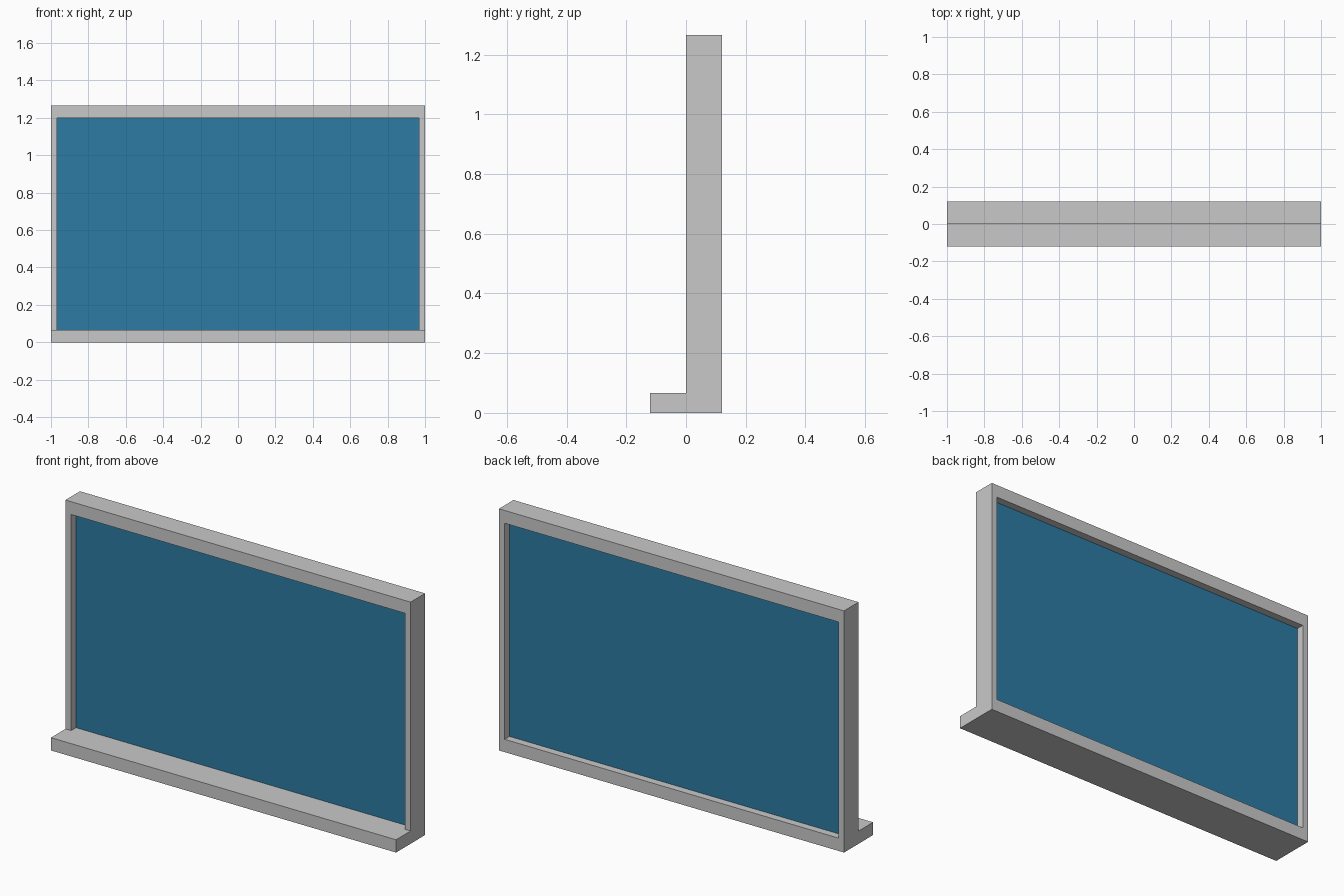
import bpy
import bmesh

if "Cube" in bpy.data.objects:
    bpy.data.objects.remove(bpy.data.objects["Cube"])

DEPTH = 0.12          # frame goes from y=0 to y=DEPTH, ledge from y=-DEPTH to y=0
HEIGHT = 1.266
JAMB, RAIL = 0.033, 0.067
XS = [-1.0, -1.0 + JAMB, 1.0 - JAMB, 1.0]
ZS = [0.0, RAIL, HEIGHT - RAIL, HEIGHT]


def material(name, rgb):
    mat = bpy.data.materials.new(name)
    mat.diffuse_color = (*rgb, 1.0)
    mat.use_nodes = True
    mat.node_tree.nodes["Principled BSDF"].inputs["Base Color"].default_value = mat.diffuse_color
    return mat


def finish(name, bm, mat):
    bmesh.ops.recalc_face_normals(bm, faces=bm.faces[:])
    mesh = bpy.data.meshes.new(name)
    bm.to_mesh(mesh)
    bm.free()
    mesh.materials.append(mat)
    obj = bpy.data.objects.new(name, mesh)
    bpy.context.collection.objects.link(obj)
    return obj


def push(bm, faces, dy):
    ext = bmesh.ops.extrude_face_region(bm, geom=faces)["geom"]
    verts = [g for g in ext if isinstance(g, bmesh.types.BMVert)]
    bmesh.ops.translate(bm, verts=verts, vec=(0, dy, 0))


grey = material("light grey frame", (0.584, 0.584, 0.584))
blue = material("blue glass", (0.026, 0.198, 0.366))

# Frame: 3 x 3 face grid without the centre, given depth
bm = bmesh.new()
v = [[bm.verts.new((x, 0, z)) for x in XS] for z in ZS]
for r in range(3):
    for c in range(3):
        if (r, c) != (1, 1):
            bm.faces.new((v[r][c], v[r][c + 1], v[r + 1][c + 1], v[r + 1][c]))
push(bm, bm.faces[:], DEPTH)

# Ledge: bottom rail pulled forward
bottom = [f for f in bm.faces
          if all(abs(p.co.y) < 1e-5 and p.co.z < RAIL + 1e-4 for p in f.verts)]
push(bm, bottom, -DEPTH)
finish("window_frame_with_ledge", bm, grey)

# Glass pane: slab in the middle third of the frame depth
bm = bmesh.new()
bmesh.ops.create_cube(bm, size=1)
bmesh.ops.scale(bm, verts=bm.verts[:],
                vec=(XS[2] - XS[1], DEPTH / 3, ZS[2] - ZS[1]))
pane = finish("glass_pane", bm, blue)
pane.location = (0, DEPTH / 2, HEIGHT / 2)
